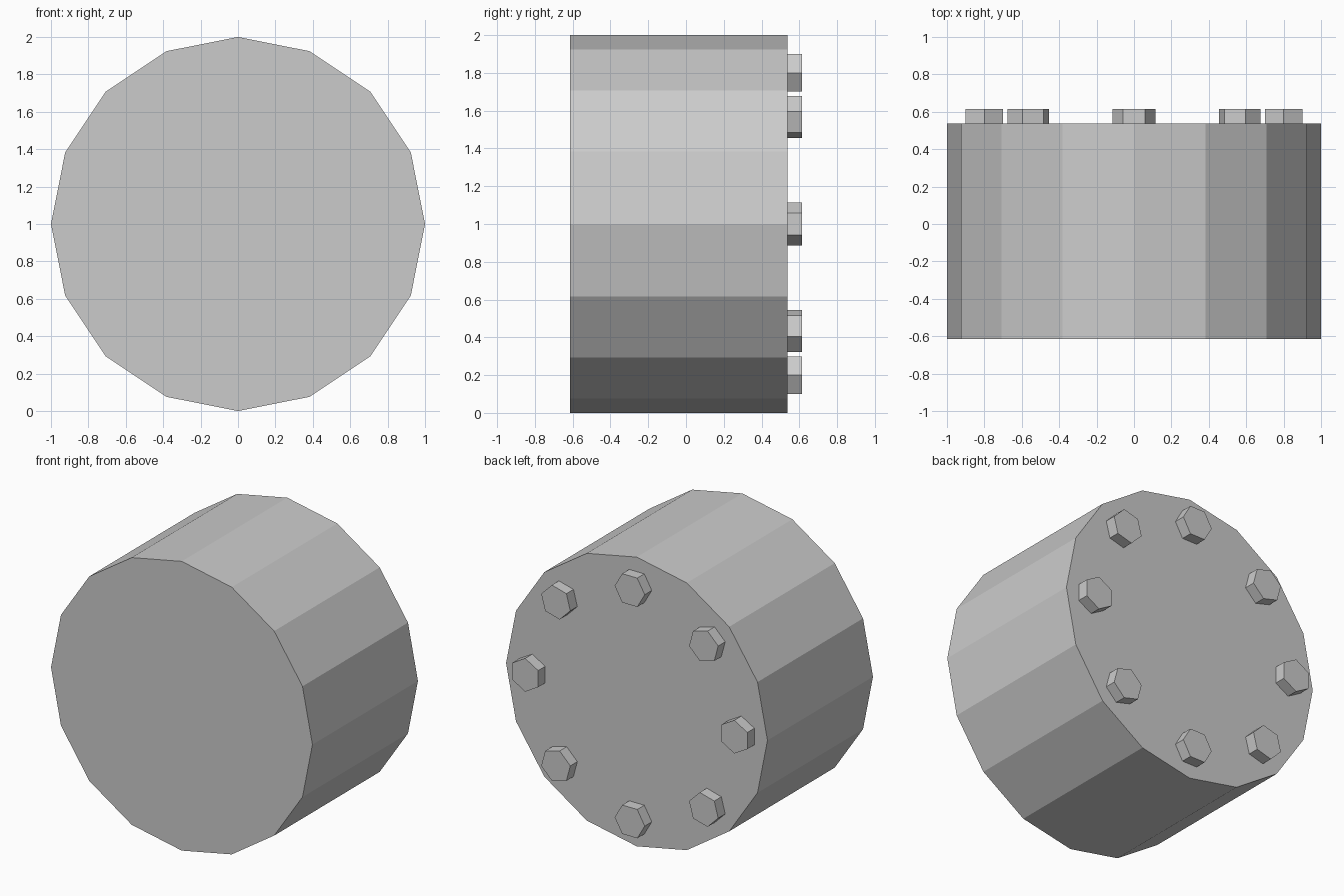
import bpy
from math import pi, sin, cos

if "Cube" in bpy.data.objects:
    bpy.data.objects.remove(bpy.data.objects["Cube"])

Y_FRONT, Y_CAP, Y_BOLT = -0.615, 0.538, 0.615


def prism(name, sides, radius, x, z, y0, y1, first_angle):
    """Flat-sided prism along y, first corner at first_angle in the xz plane."""
    ring = [(x + radius * cos(first_angle + 2 * pi * i / sides),
             z + radius * sin(first_angle + 2 * pi * i / sides)) for i in range(sides)]
    verts = [(px, y, pz) for y in (y0, y1) for px, pz in ring]
    faces = [tuple(range(sides)), tuple(reversed(range(sides, 2 * sides)))]
    for i in range(sides):
        j = (i + 1) % sides
        faces.append((i, i + sides, j + sides, j))
    mesh = bpy.data.meshes.new(name)
    mesh.from_pydata(verts, [], faces)
    obj = bpy.data.objects.new(name, mesh)
    bpy.context.collection.objects.link(obj)
    return obj


# Sixteen-sided drum
prism("drum_body", 16, 1.0, 0, 1, Y_FRONT, Y_CAP, 0)

# Ring of hex bolt heads on the back, each turned with its position
for k in range(8):
    a = k * pi / 4
    prism(f"bolt_head_{k + 1}", 6, 0.115, 0.8 * cos(a), 1 + 0.8 * sin(a),
          Y_CAP, Y_BOLT, a + pi / 2)
